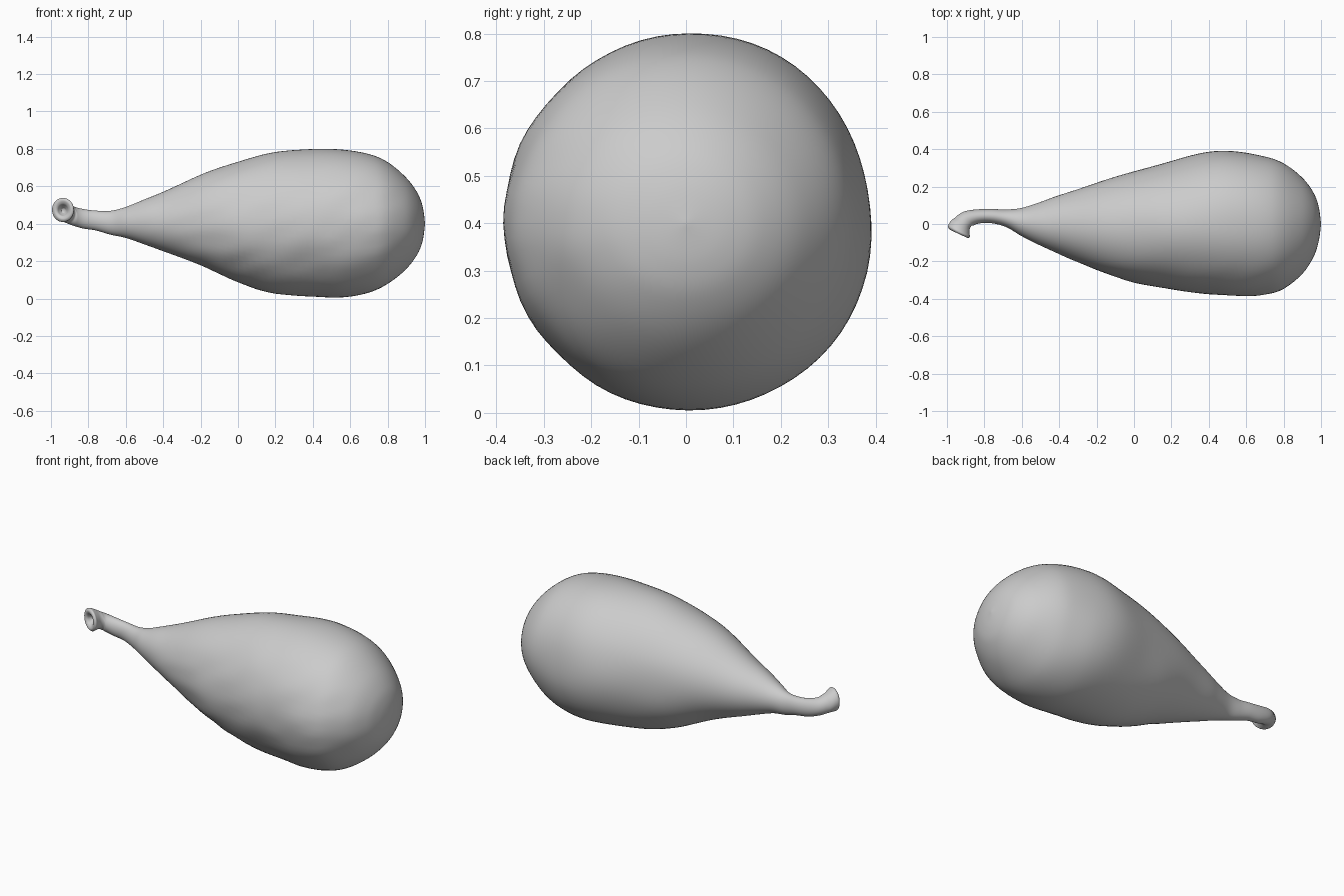
import bpy, bmesh, math
from mathutils import Vector, noise

if "Cube" in bpy.data.objects:
    bpy.data.objects.remove(bpy.data.objects["Cube"])

# Stations from inside the mouth, round the bent neck, to the body end: x, y, z, half width, half height
ROWS = [
    (-.932, -.012, .470, .012, .012),
    (-.934, -.030, .472, .024, .024),
    (-.936, -.046, .474, .034, .034),
    (-.937, -.053, .475, .049, .051),
    (-.936, -.043, .474, .064, .064),
    (-.934, -.024, .471, .061, .061),
    (-.922, .004, .462, .052, .053),
    (-.885, .029, .443, .045, .051),
    (-.83, .041, .427, .038, .052),
    (-.76, .042, .417, .038, .053),
    (-.68, .030, .405, .048, .064),
    (-.60, .010, .407, .076, .083),
    (-.50, .000, .410, .117, .120),
    (-.40, -.003, .412, .158, .158),
    (-.20, -.013, .418, .236, .240),
    (.00, -.012, .408, .298, .322),
    (.20, -.005, .405, .342, .375),
    (.40, .006, .402, .378, .397),
    (.55, .003, .400, .387, .394),
    (.70, -.005, .401, .367, .369),
    (.80, -.010, .402, .332, .325),
    (.90, -.010, .401, .255, .242),
    (.96, -.005, .400, .170, .162),
    (.988, .000, .400, .090, .088),
    (1.0, .000, .400, .002, .002),
]
SIDES, STEPS = 72, 6


def catmull(a, b, c, d, t):
    return [0.5 * (2 * q + (r - p) * t + (2 * p - 5 * q + 4 * r - s) * t * t
                   + (3 * q - p - 3 * r + s) * t ** 3) for p, q, r, s in zip(a, b, c, d)]


def stations():
    pts = [ROWS[0]] + ROWS + [ROWS[-1]]
    out = []
    for i in range(len(ROWS) - 1):
        out += [catmull(*pts[i:i + 4], s / STEPS) for s in range(STEPS)]
    return out + [list(ROWS[-1])]


# Direction of each ring: the mouth looks to the front, then the neck bends round to run along x
def ring_axis(i):
    k = i / STEPS
    keys = [(0, 112), (5, 112), (6, 80), (7, 35), (8, 12), (9, 0), (24, 0)]
    for (k0, a0), (k1, a1) in zip(keys, keys[1:]):
        if k <= k1:
            ang = math.radians(a0 + (a1 - a0) * (k - k0) / (k1 - k0))
            break
    ang = min(ang, math.radians(65))
    return Vector((math.cos(ang), math.sin(ang), 0))


# Gentle lumps, with slanting wrinkles on the front and lower side
def wrinkle(p, radius, nrm):
    amount = min(1, max(0, (radius - .05) / .25))
    lumps = .009 * noise.noise(p * 3.5)
    folds = noise.noise(Vector((p.x * 4 + p.z * 3, p.y * 5, p.z * 11 - p.x * 5)))
    return amount * (lumps + .007 * folds * max(0, -.8 * nrm.y - .4 * nrm.z))


bm = bmesh.new()
rings = []
for i, (x, y, z, ry, rz) in enumerate(stations()):
    axis = ring_axis(i)
    side = Vector((-axis.y, axis.x, 0))
    up = Vector((0, 0, 1))
    ring = []
    for j in range(SIDES):
        a = 2 * math.pi * j / SIDES
        nrm = side * math.cos(a) + up * math.sin(a)
        p = Vector((x, y, z)) + side * ry * math.cos(a) + up * rz * math.sin(a)
        ring.append(bm.verts.new(p + nrm * wrinkle(p, ry, nrm)))
    rings.append(ring)
for r0, r1 in zip(rings, rings[1:]):
    for j in range(SIDES):
        k = (j + 1) % SIDES
        bm.faces.new((r0[j], r0[k], r1[k], r1[j]))
bm.faces.new(rings[0])
bm.faces.new(rings[-1])
bmesh.ops.recalc_face_normals(bm, faces=bm.faces)

mesh = bpy.data.meshes.new("gourd_body")
bm.to_mesh(mesh)
bm.free()
mesh.shade_smooth()
body = bpy.data.objects.new("gourd_body", mesh)
bpy.context.collection.objects.link(body)
